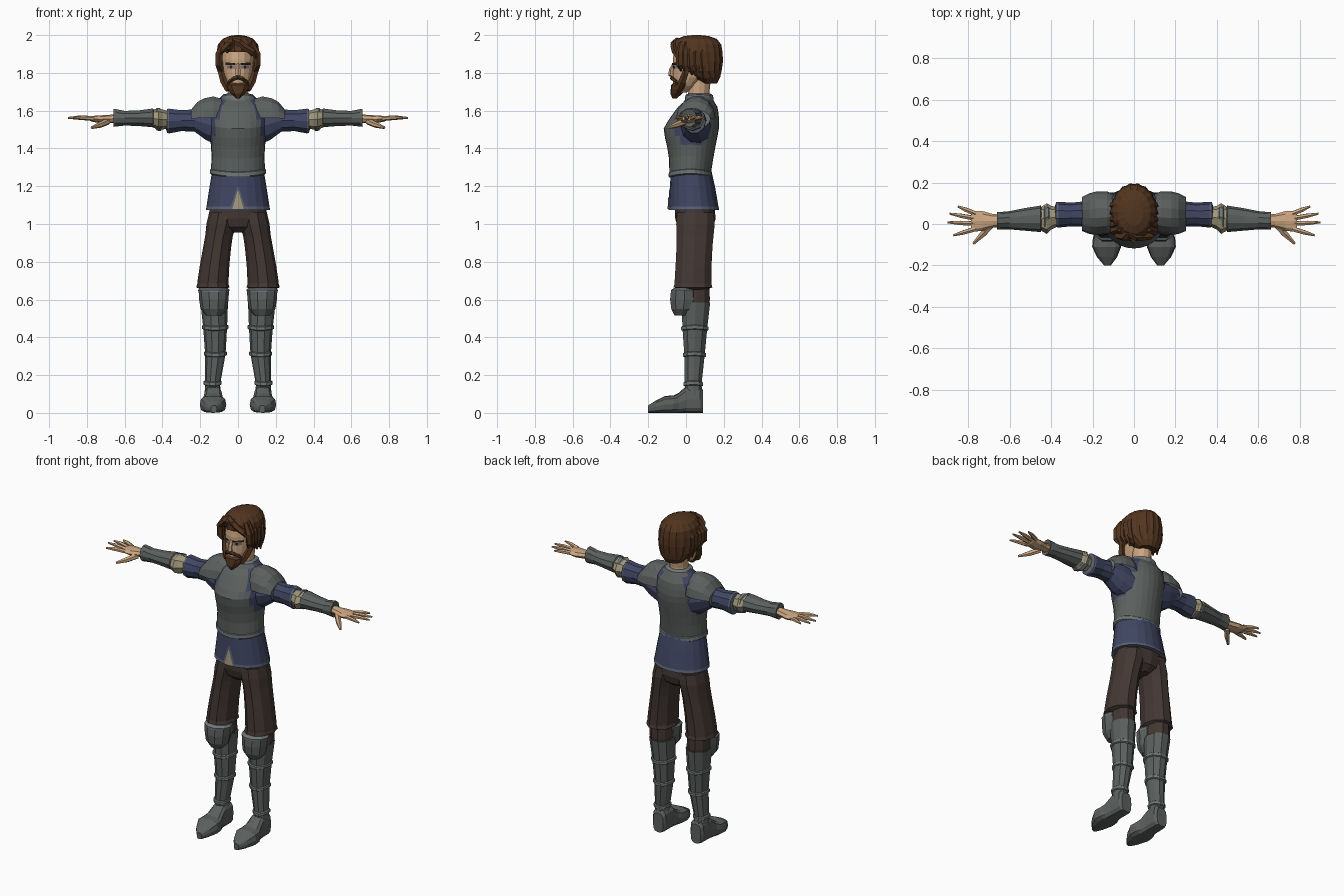
import bpy, bmesh, math
from mathutils import Vector
from mathutils.bvhtree import BVHTree

COLORS = {"metal": (.105, .117, .113), "metal_trim": (.16, .18, .18), "blue_cloth": (.052, .062, .125),
          "blue_trim": (.10, .12, .17), "cream_cloth": (.36, .32, .20), "skin": (.60, .38, .22),
          "brown_hair": (.085, .036, .014), "brown_trousers": (.055, .038, .033),
          "dark_brown": (.03, .015, .01), "eye_grey": (.16, .17, .22)}
MATS = {}
for key, c in COLORS.items():
    MATS[key] = bpy.data.materials.new(key)
    MATS[key].diffuse_color = (*c, 1)


def finish(name, bm, mats, mirror=False, rule=None, drop=None):
    """Turn a bmesh into an object; rule picks the material, drop removes faces."""
    bmesh.ops.recalc_face_normals(bm, faces=bm.faces)
    if drop:
        bmesh.ops.delete(bm, geom=[f for f in bm.faces if drop(f.calc_center_median())], context='FACES')
    if rule:
        for f in bm.faces:
            f.material_index = rule(f.calc_center_median())
    me = bpy.data.meshes.new(name)
    bm.to_mesh(me)
    bm.free()
    for m in mats.split():
        me.materials.append(MATS[m])
    ob = bpy.data.objects.new(name, me)
    bpy.context.collection.objects.link(ob)
    if mirror:
        ob.modifiers.new("mirror", 'MIRROR').use_mirror_merge = False
    return ob


def skin_rings(bm, rings):
    """Bridge rings of points with quads and cap both ends."""
    vs = [[bm.verts.new(p) for p in r] for r in rings]
    n = len(vs[0])
    for a, b in zip(vs, vs[1:]):
        for i in range(n):
            j = (i + 1) % n
            bm.faces.new((a[i], a[j], b[j], b[i]))
    bm.faces.new(vs[0])
    bm.faces.new(vs[-1])


def loft(name, rings, mats, axis='z', n=12, p=1.0, dip=0.0, ridge=0.0, **kw):
    """Rings are (position along axis, centre u, centre v, radius u, radius v)."""
    out = []
    for t, u, v, ru, rv in rings:
        ring = []
        for i in range(n):
            a = 2 * math.pi * i / n
            c, s = math.cos(a), math.sin(a)
            k = 1 + ridge * (-1) ** i
            x = u + ru * k * math.copysign(abs(c) ** p, c)
            y = v + rv * k * math.copysign(abs(s) ** p, s)
            ring.append({'z': (x, y, t - dip * s * s), 'x': (t, x, y), 'y': (x, t, y)}[axis])
        out.append(ring)
    bm = bmesh.new()
    skin_rings(bm, out)
    return finish(name, bm, mats, **kw)


def tubes(name, paths, mat, sides=5, **kw):
    """Each path is a list of (x, y, z, radius)."""
    bm = bmesh.new()
    for path in paths:
        pts = [Vector(q[:3]) for q in path]
        rings = []
        for i, q in enumerate(path):
            d = (pts[min(i + 1, len(pts) - 1)] - pts[max(i - 1, 0)]).normalized()
            a = d.cross(Vector((.3, 1, .1))).normalized()
            b = d.cross(a)
            rings.append([pts[i] + q[3] * (a * math.cos(w) + b * math.sin(w))
                          for w in (2 * math.pi * k / sides for k in range(sides))])
        skin_rings(bm, rings)
    return finish(name, bm, mat, **kw)


def patch(name, target, top, bottom, mat, lift=.004, **kw):
    """Thin sheet between two (x, z) edges, laid on the front of the target."""
    me = target.data
    tree = BVHTree.FromPolygons([v.co for v in me.vertices], [p.vertices for p in me.polygons])
    bm = bmesh.new()

    def edge(ends):
        row = []
        for i in range(5):
            x, z = Vector(ends[0]).lerp(Vector(ends[1]), i / 4)
            hit = tree.ray_cast(Vector((x, -1, z)), Vector((0, 1, 0)))[0]
            row.append(bm.verts.new((x, (hit.y if hit else 0) - lift, z)))
        return row
    a, b = edge(top), edge(bottom)
    for i in range(4):
        bm.faces.new((a[i], b[i], b[i + 1], a[i + 1]))
    return finish(name, bm, mat, **kw)


# Tunic skirt with trimmed hem and front slit
tunic = loft("tunic", [(1.075, 0, .042, .17, .134), (1.092, 0, .041, .167, .131), (1.2, 0, .034, .15, .119),
                       (1.32, 0, .024, .13, .102)], "blue_cloth blue_trim", n=20,
             rule=lambda c: 1 if c.z < 1.09 else 0)
patch("slit_trim", tunic, [(-.004, 1.195), (.004, 1.195)], [(-.042, 1.08), (.042, 1.08)], "blue_trim", .003)
patch("slit_cloth", tunic, [(-.002, 1.175), (.002, 1.175)], [(-.03, 1.08), (.03, 1.08)], "cream_cloth", .006)

# Breastplate, blue around the armholes
loft("breastplate", [(1.285, 0, .022, .143, .11), (1.36, 0, .027, .14, .117), (1.42, 0, .028, .144, .127),
                     (1.47, 0, .027, .15, .138), (1.52, 0, .028, .153, .146), (1.56, 0, .04, .156, .136),
                     (1.6, 0, .052, .15, .12), (1.635, 0, .062, .135, .104), (1.665, 0, .07, .098, .078),
                     (1.688, 0, .07, .075, .066)], "metal blue_cloth", n=28, dip=.015,
     rule=lambda c: 1 if c.z > 1.4 and abs(c.x) > .142 - (c.z - 1.4) * .25 else 0)
loft("waist_trim", [(1.262, 0, .023, .14, .112), (1.268, 0, .023, .148, .115), (1.288, 0, .023, .147, .114),
                    (1.295, 0, .023, .138, .108)], "metal_trim", n=28, dip=.015)
loft("collar", [(1.655, 0, .07, .09, .077), (1.682, 0, .07, .083, .073), (1.69, 0, .07, .06, .058)], "metal_trim", n=16)

# Shoulders and arms
loft("pauldron", [(.085, .055, 1.56, .085, .105), (.13, .055, 1.56, .102, .118), (.18, .052, 1.56, .105, .108),
                  (.215, .05, 1.56, .098, .088), (.25, .048, 1.555, .082, .05)], "metal metal_trim", 'x', 14,
     mirror=True, drop=lambda c: c.z < 1.55, rule=lambda c: 1 if c.x > .235 else 0)
loft("upper_sleeve", [(.1, .05, 1.51, .085, .10), (.17, .05, 1.53, .075, .09), (.23, .048, 1.548, .062, .062),
                      (.3, .046, 1.547, .057, .058), (.365, .045, 1.545, .062, .069), (.375, .045, 1.545, .06, .066),
                      (.38, .045, 1.545, .045, .05)], "blue_cloth blue_trim", 'x', 10, mirror=True,
     rule=lambda c: 1 if c.x > .365 else 0)
loft("elbow_cloth", [(.365, .035, 1.553, .045, .045), (.4, .03, 1.553, .058, .053), (.42, .026, 1.555, .074, .056),
                     (.46, .025, 1.56, .05, .045)], "cream_cloth", 'x', 8, mirror=True)
loft("elbow_guard", [(.405, .035, 1.55, .055, .055), (.412, .035, 1.552, .064, .061), (.43, .03, 1.555, .064, .06),
                     (.437, .03, 1.555, .05, .05)], "metal_trim", 'x', 8, mirror=True,
     drop=lambda c: abs(c.y - .03) > .05)
loft("bracer", [(.445, .025, 1.562, .05, .04), (.45, .025, 1.562, .064, .052), (.53, .022, 1.56, .054, .043),
                (.6, .018, 1.56, .044, .041), (.645, .016, 1.562, .042, .048), (.66, .015, 1.562, .042, .05),
                (.655, .015, 1.56, .03, .03)], "metal metal_trim", 'x', 10, mirror=True,
     rule=lambda c: 1 if c.x < .4495 else 0)
loft("palm", [(.63, .015, 1.56, .03, .025), (.68, .015, 1.556, .033, .022), (.73, .014, 1.554, .048, .021),
              (.775, .014, 1.557, .05, .015), (.785, .014, 1.558, .045, .01)], "skin", 'x', 8, mirror=True)
ends = [(.05, .85, .085), (.027, .89, .05), (.002, .9, .008), (-.024, .872, -.055)]
fingers = [[(.765, y, 1.558, .0125), (.765 + (tx - .765) * .55, y + (ty - y) * .55, 1.563, .0115),
            (tx, ty, 1.562, .005)] for y, tx, ty in ends]
fingers.append([(.69, -.005, 1.543, .018), (.73, -.05, 1.525, .016), (.775, -.095, 1.51, .007)])
tubes("fingers", fingers, "skin", 6, mirror=True)

# Trousers
loft("hips", [(.955, 0, .05, .035, .06), (.985, 0, .05, .12, .095), (1.03, 0, .05, .158, .107),
              (1.1, 0, .045, .146, .105)], "brown_trousers", n=16)
loft("trouser_leg", [(1.06, .078, .05, .075, .102), (1.0, .087, .05, .08, .107), (.94, .1, .048, .073, .103),
                     (.88, .11, .045, .074, .1), (.78, .124, .04, .078, .1), (.7, .132, .037, .082, .102),
                     (.685, .133, .037, .082, .102), (.665, .133, .037, .088, .108), (.65, .13, .04, .06, .07)],
     "brown_trousers", n=10, mirror=True)
loft("knee_sleeve", [(.68, .13, .055, .065, .072), (.6, .128, .055, .067, .075), (.5, .125, .05, .06, .066)],
     "dark_brown brown_trousers", n=10, mirror=True, rule=lambda c: 1)

# Leg armour
loft("knee_guard", [(.515, .128, -.02, .04, .042), (.55, .128, -.015, .07, .066), (.6, .128, -.008, .078, .08),
                    (.64, .128, -.008, .08, .076), (.65, .128, -.008, .084, .076), (.662, .128, -.005, .074, .06)],
     "metal metal_trim", n=10, mirror=True, rule=lambda c: 1 if c.z > .64 else 0)
plates = [(.585, .126, .052, .073, .08), (.45, .121, .047, .063, .069), (.31, .12, .045, .054, .057),
          (.155, .135, .038, .041, .047)]
for i, (a, b) in enumerate(zip(plates, plates[1:])):
    loft("greave_%d" % (i + 1), [a, b], "metal", n=10, mirror=True)
    z, x, y, rx, ry = b
    loft("greave_trim_%d" % (i + 1), [(z - .008, x, y, rx, ry), (z - .004, x, y, rx + .007, ry + .007),
                                      (z + .012, x, y, rx + .007, ry + .007), (z + .017, x, y, rx, ry)],
         "metal_trim", n=10, mirror=True, dip=.008)
loft("ankle", [(.09, .133, .04, .045, .05), (.165, .135, .038, .038, .045)], "metal", n=10, mirror=True)
feet = [(.09, .13, .035, .12), (.075, .13, .046, .14), (.0, .131, .048, .14), (-.04, .132, .055, .105),
        (-.065, .132, .066, .092), (-.11, .132, .07, .09), (-.16, .13, .048, .065), (-.2, .128, .016, .04)]
loft("boot", [(y, x, h / 2, w, h / 2) for y, x, w, h in feet], "metal", 'y', 12, .65, mirror=True)

# Head and neck
loft("neck", [(1.62, 0, .07, .06, .06), (1.7, 0, .068, .054, .056), (1.8, 0, .075, .056, .06)], "skin", n=12)
head = loft("head", [(1.695, 0, -.03, .03, .032), (1.73, 0, -.005, .057, .062), (1.775, 0, .02, .075, .09),
                     (1.82, 0, .035, .084, .104), (1.87, 0, .042, .088, .112), (1.92, 0, .05, .088, .112),
                     (1.965, 0, .055, .06, .08)], "skin", n=16)
tubes("nose", [[(0, -.062, 1.85, .008), (0, -.078, 1.815, .013), (0, -.08, 1.79, .014), (0, -.064, 1.782, .01)]],
      "skin")
patch("eye", head, [(.016, 1.84), (.058, 1.838)], [(.016, 1.822), (.058, 1.824)], "eye_grey", mirror=True)
patch("pupil", head, [(.031, 1.838), (.043, 1.838)], [(.031, 1.824), (.043, 1.824)], "dark_brown", .007, mirror=True)
patch("eyebrow", head, [(.012, 1.852), (.066, 1.855)], [(.012, 1.842), (.066, 1.842)], "dark_brown", .008, mirror=True)

# Beard
loft("beard", [(1.665, 0, -.06, .01, .012), (1.69, 0, -.052, .036, .032), (1.715, 0, -.036, .058, .046),
               (1.737, 0, -.022, .068, .058), (1.748, 0, -.01, .066, .055)], "brown_hair", n=12, ridge=.03)
tubes("sideburn", [[(.088, .01, 1.86, .014), (.088, -.002, 1.8, .018), (.074, -.02, 1.755, .02),
                    (.05, -.04, 1.71, .018)]], "brown_hair", mirror=True)
tubes("moustache", [[(0, -.077, 1.772, .009), (.022, -.07, 1.77, .011), (.045, -.052, 1.755, .009),
                     (.054, -.044, 1.735, .005)]], "brown_hair", mirror=True)

# Hair cap with ridged strands, open at the face
loft("hair", [(1.745, 0, .12, .055, .045), (1.775, 0, .105, .085, .075), (1.81, 0, .08, .104, .108),
              (1.86, 0, .065, .111, .13), (1.91, 0, .06, .111, .133), (1.95, 0, .058, .104, .128),
              (1.98, 0, .058, .08, .105), (1.995, 0, .055, .045, .065), (2.0, 0, .055, .015, .02)],
     "brown_hair", n=36, ridge=.02, drop=lambda c: c.y < .01 and c.z < 1.925)
# Side locks and swept fringe
locks = [[(.07, y + .01, 1.96, .014), (.1, y, 1.9, .02), (.101, y + .002, 1.84, .018), (.085, y + .01, low, .005)]
         for y, low in ((-.035, 1.81), (-.008, 1.78), (.022, 1.79), (.055, 1.765), (.09, 1.755))]
tubes("side_locks", locks, "brown_hair", mirror=True)
fringe = [[(-.03, -.045, 1.975, .014), (s * .4 - .01, -.062, 1.952 - d, .02), (s * .8, -.058, 1.925 - d, .017),
           (s, -.042, 1.9 - d * 2, .005)] for s, d in ((-.095, 0), (-.06, -.004), (.04, -.006), (.075, .004), (.1, .014))]
tubes("fringe", fringe, "brown_hair")
